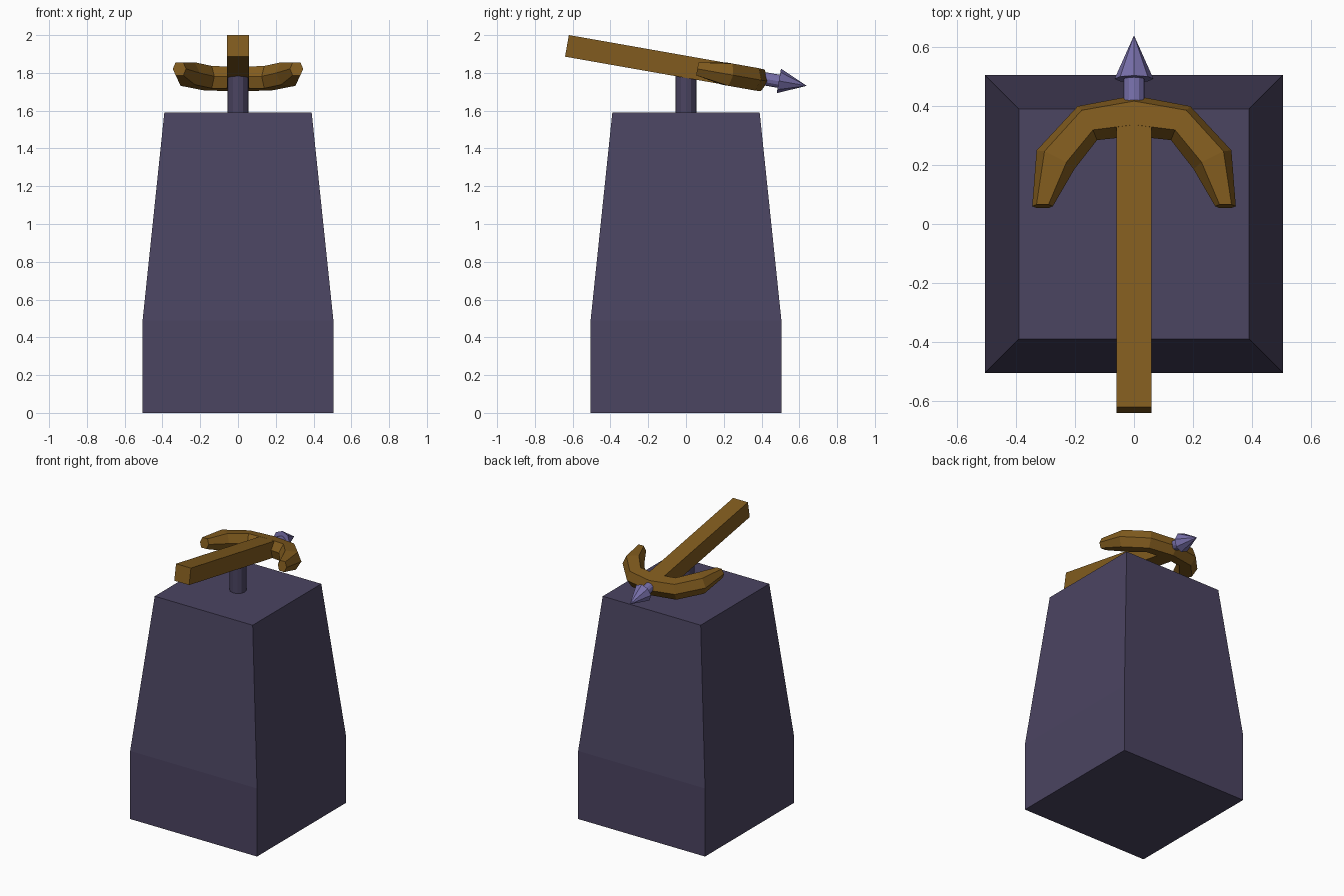
import bpy, bmesh
from math import radians, cos, sin, pi
from mathutils import Matrix, Vector

if "Cube" in bpy.data.objects:
    bpy.data.objects.remove(bpy.data.objects["Cube"])


def material(name, rgb):
    m = bpy.data.materials.new(name)
    m.diffuse_color = (*rgb, 1)
    m.use_nodes = True
    m.node_tree.nodes["Principled BSDF"].inputs["Base Color"].default_value = m.diffuse_color
    return m


stone = material("stone", (0.07, 0.058, 0.12))
wood = material("wood", (0.22, 0.105, 0.013))
iron = material("iron", (0.18, 0.155, 0.39))

# Tilted frame shared by stock, bow and bolt (local y points along the bolt)
TILT = Matrix.Translation((0, 0, 1.832)) @ Matrix.Rotation(radians(-10), 4, 'X')


def loft(name, rings, mat, frame=Matrix.Identity(4)):
    """Skin equal-length rings of points and cap both ends."""
    bm = bmesh.new()
    loops = [[bm.verts.new(frame @ Vector(p)) for p in r] for r in rings]
    n = len(loops[0])
    for a, b in zip(loops, loops[1:]):
        for i in range(n):
            j = (i + 1) % n
            bm.faces.new((a[i], a[j], b[j], b[i]))
    bm.faces.new(loops[0][::-1])
    bm.faces.new(loops[-1])
    bmesh.ops.recalc_face_normals(bm, faces=bm.faces)
    me = bpy.data.meshes.new(name)
    bm.to_mesh(me)
    bm.free()
    me.materials.append(mat)
    ob = bpy.data.objects.new(name, me)
    bpy.context.collection.objects.link(ob)
    return ob


def square(h, z):
    return [(x * h, y * h, z) for x, y in ((-1, -1), (1, -1), (1, 1), (-1, 1))]


def circle_z(r, z, n):
    return [(r * cos(2 * pi * i / n), r * sin(2 * pi * i / n), z) for i in range(n)]


def circle_y(r, y, n, z=0.0):
    return [(r * cos(2 * pi * i / n), y, z + r * sin(2 * pi * i / n)) for i in range(n)]


# Tapered pedestal and swivel post
loft("pedestal", [square(0.505, 0), square(0.505, 0.49), square(0.39, 1.59)], stone)
loft("swivel_post", [circle_z(0.055, 1.57, 12), circle_z(0.055, 1.81, 12)], stone)

# Stock beam
W, H = 0.059, 0.058
loft("stock", [[(-W, y, -H), (W, y, -H), (W, y, H), (-W, y, H)] for y in (-0.64, 0.36)],
     wood, TILT)

# Bow: hexagonal section swept along a bent path
# (centre x, centre y, outward x, outward y, half width, half height)
half = [(0, 0.372, 0, 1, 0.07, 0.058),
        (0.158, 0.347, 0.49, 0.87, 0.067, 0.060),
        (0.266, 0.221, 0.89, 0.45, 0.072, 0.060),
        (0.310, 0.061, 1, 0, 0.035, 0.035)]
path = [(-x, y, -dx, dy, w, h) for x, y, dx, dy, w, h in half[:0:-1]] + half


def bow_ring(x, y, dx, dy, w, h):
    hexagon = ((1, 0), (0.58, 1), (-0.58, 1), (-1, 0), (-0.58, -1), (0.58, -1))
    return [(x + dx * w * u, y + dy * w * u, h * v) for u, v in hexagon]


loft("bow", [bow_ring(*p) for p in path], wood, TILT)

# Bolt shaft and pointed head
loft("bolt_shaft", [circle_y(0.035, 0.38, 12, 0.01), circle_y(0.035, 0.51, 12, 0.01)], iron, TILT)
loft("bolt_head", [circle_y(0.066, 0.497, 8, 0.012), circle_y(0.0008, 0.645, 8, 0.012)], iron, TILT)
